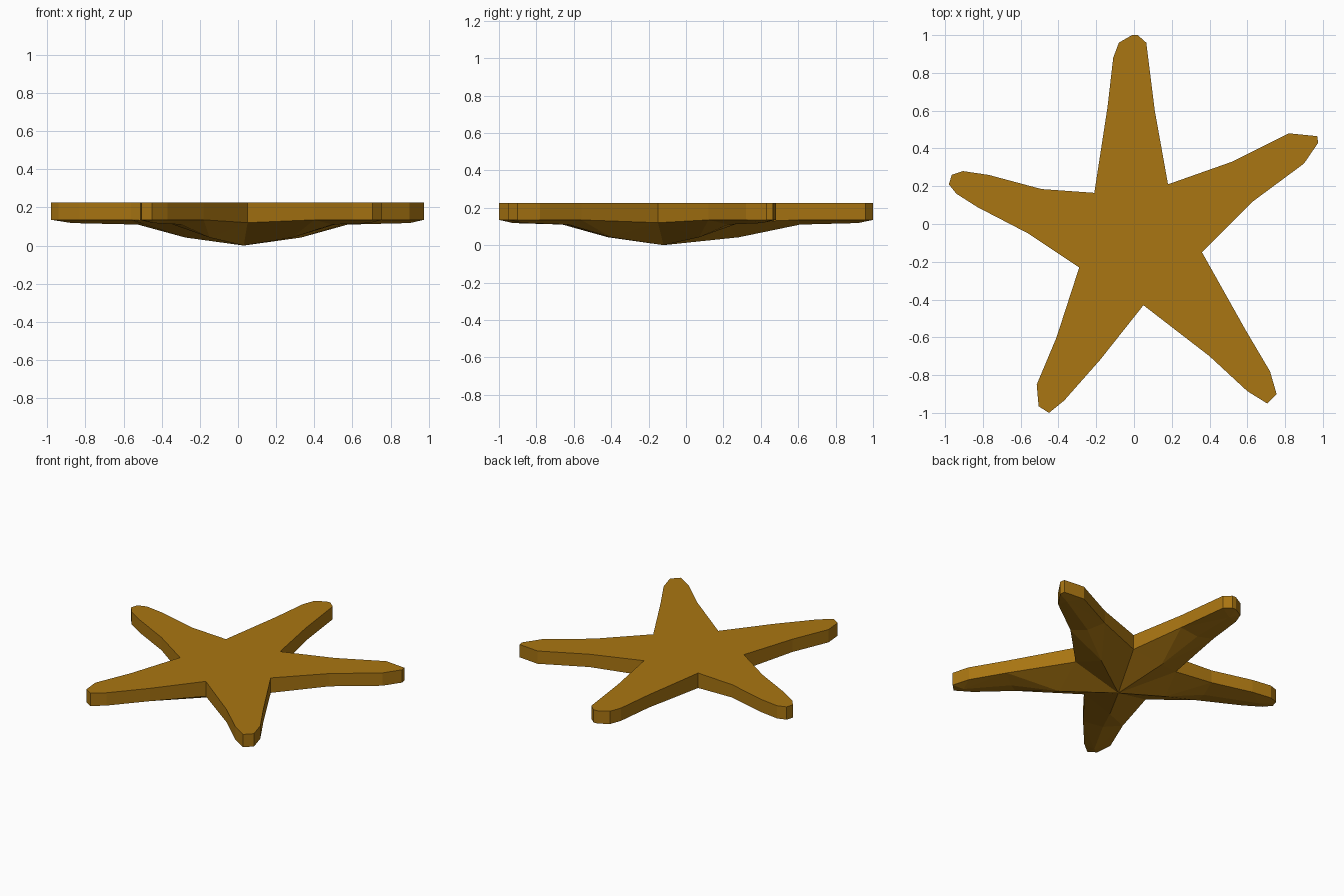
import bpy
import bmesh
from mathutils import Vector

default_cube = bpy.data.objects.get("Cube")
if default_cube:
    bpy.data.objects.remove(default_cube, do_unlink=True)

# Heights of the flat top, the wall's lower edge and the belly ridge
TOP_HEIGHT = 0.225
WALL_FOOT = 0.135
NOTCH_FOOT = 0.12
RIDGE_INNER = 0.042
RIDGE_OUTER = 0.11
RIDGE_TIP = 0.118
BELLY_POINT = Vector((0.03, -0.12, 0))

# Each arm: the notch before it, then its outline up one side and down the other
ARMS = [
    [(.18, .21), (.52, .33), (.82, .48), (.97, .465), (.975, .43), (.9, .32), (.63, .12)],
    [(.36, -.15), (.59, -.56), (.72, -.78), (.755, -.9), (.705, -.95), (.6, -.885), (.4, -.7)],
    [(.05, -.43), (-.18, -.72), (-.37, -.935), (-.45, -1), (-.505, -.965), (-.515, -.85), (-.41, -.6)],
    [(-.29, -.23), (-.56, -.05), (-.83, .09), (-.94, .16), (-.98, .21), (-.965, .26),
     (-.905, .28), (-.77, .26), (-.49, .185)],
    [(-.21, .165), (-.14, .62), (-.11, .88), (-.08, .96), (-.01, 1), (.02, 1), (.065, .96), (.11, .6)],
]


def make_material(name, colour):
    material = bpy.data.materials.new(name)
    material.use_nodes = True
    material.diffuse_color = colour
    material.node_tree.nodes["Principled BSDF"].inputs["Base Color"].default_value = colour
    return material


def at_height(point, height):
    return Vector((point[0], point[1], height))


def add_arm_underside(bm, centre, notch, edge, next_notch):
    """Facets between the wall's lower edge and the ridge along one arm."""
    root = (edge[0].co + edge[-1].co) / 2
    tip_points = edge[2:-2]
    tip = sum((v.co for v in tip_points), Vector()) / len(tip_points)
    inner = bm.verts.new(at_height(centre.co.lerp(root, 0.55), RIDGE_INNER))
    outer = bm.verts.new(at_height(root, RIDGE_OUTER))
    end = bm.verts.new(at_height(root.lerp(tip, 0.82), RIDGE_TIP))
    # Both flanks of the arm
    for corner, side in ((notch, edge[0]), (next_notch, edge[-1])):
        bm.faces.new((centre, corner, inner))
        bm.faces.new((corner, side, inner))
        bm.faces.new((side, outer, inner))
        bm.faces.new((side, end, outer))
    # Rounded tip
    for a, b in zip(edge, edge[1:]):
        bm.faces.new((a, b, end))


def build_starfish():
    bm = bmesh.new()
    upper, lower_arms = [], []
    for arm in ARMS:
        upper += [bm.verts.new(at_height(p, TOP_HEIGHT)) for p in arm]
        lower_arms.append([
            bm.verts.new(at_height(p, WALL_FOOT if i else NOTCH_FOOT))
            for i, p in enumerate(arm)
        ])
    lower = [v for arm in lower_arms for v in arm]

    # Flat top and upright wall
    bm.faces.new(upper)
    for i in range(len(upper)):
        bm.faces.new((upper[i - 1], upper[i], lower[i], lower[i - 1]))

    # Ridged belly
    centre = bm.verts.new(BELLY_POINT)
    for i, arm in enumerate(lower_arms):
        next_notch = lower_arms[(i + 1) % len(lower_arms)][0]
        add_arm_underside(bm, centre, arm[0], arm[1:], next_notch)

    bmesh.ops.recalc_face_normals(bm, faces=bm.faces)
    mesh = bpy.data.meshes.new("starfish_body")
    bm.to_mesh(mesh)
    bm.free()
    body = bpy.data.objects.new("starfish_body", mesh)
    bpy.context.collection.objects.link(body)
    return body


starfish = build_starfish()
starfish.data.materials.append(make_material("ochre", (0.4, 0.18, 0.006, 1)))
